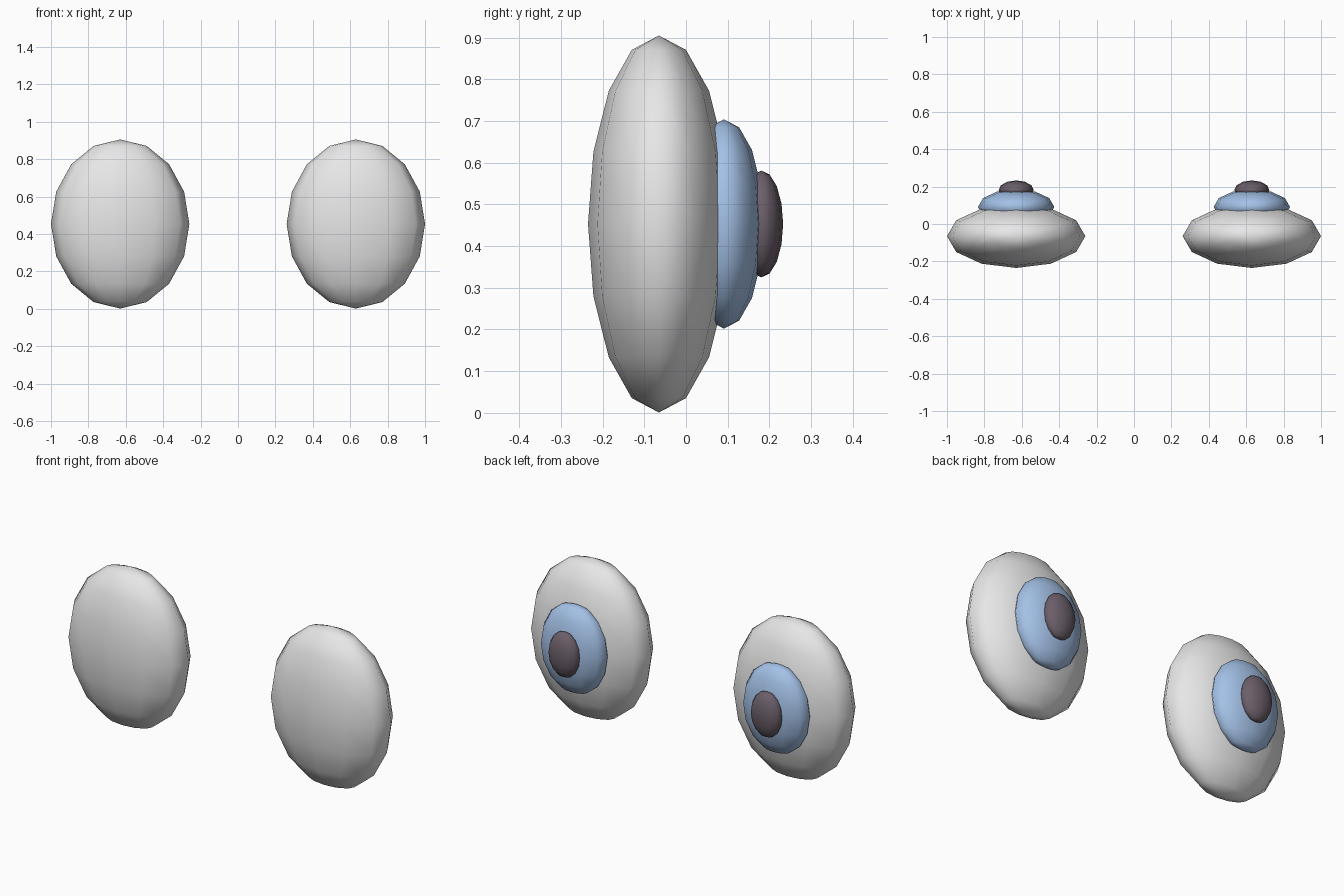
import bpy

cube = bpy.data.objects.get("Cube")
if cube:
    bpy.data.objects.remove(cube, do_unlink=True)


def make_material(name, color):
    mat = bpy.data.materials.new(name)
    mat.use_nodes = True
    mat.diffuse_color = (*color, 1)
    bsdf = next(n for n in mat.node_tree.nodes if n.type == "BSDF_PRINCIPLED")
    bsdf.inputs["Base Color"].default_value = (*color, 1)
    return mat


def ellipsoid(name, center, radii, mat):
    bpy.ops.mesh.primitive_uv_sphere_add(segments=12, ring_count=8, radius=1, location=center)
    obj = bpy.context.object
    obj.name = name
    obj.scale = radii
    bpy.ops.object.transform_apply(location=False, rotation=False, scale=True)
    bpy.ops.object.shade_smooth()
    obj.data.materials.append(mat)


# Part name, depth position, radii, colour
PARTS = [
    ("eyeball", -0.065, (0.37, 0.17, 0.452), make_material("eye_white", (0.8, 0.8, 0.8))),
    ("iris", 0.091, (0.204, 0.095, 0.251), make_material("iris_blue", (0.43, 0.62, 0.93))),
    ("pupil", 0.181, (0.094, 0.052, 0.128), make_material("pupil_dark", (0.15, 0.115, 0.145))),
]
EYE_X, EYE_Z = 0.63, 0.453

# A matching pair of eyes, each of three nested ellipsoids
for side, sign in (("left", 1), ("right", -1)):
    for part, y, radii, mat in PARTS:
        ellipsoid(f"{side}_{part}", (sign * EYE_X, y, EYE_Z), radii, mat)
